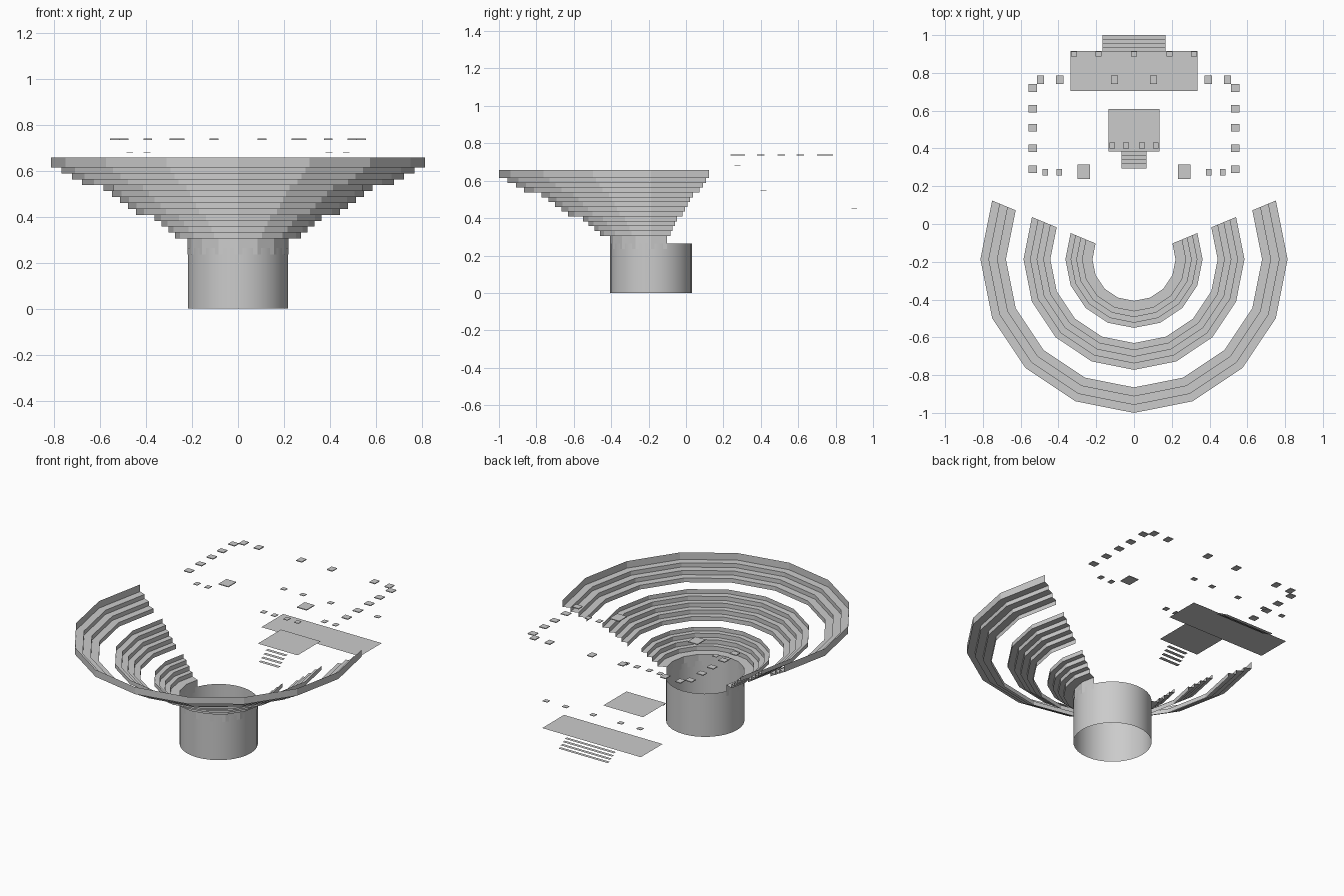
import bpy, bmesh
from math import radians, cos, sin

if "Cube" in bpy.data.objects:
    bpy.data.objects.remove(bpy.data.objects["Cube"])

CY = -0.187  # centre of the seating bowl in y


def finish(bm, name):
    me = bpy.data.meshes.new(name)
    bm.to_mesh(me)
    bm.free()
    ob = bpy.data.objects.new(name, me)
    bpy.context.scene.collection.objects.link(ob)
    return ob


def sweep(name, profile):
    """Sweep an (r, z) profile round the front of the bowl, 10 of 16 sides."""
    bm = bmesh.new()
    rows = []
    for i in range(11):
        a = radians(-202.5 + 22.5 * i)
        rows.append([bm.verts.new((r * cos(a), CY + r * sin(a), z)) for r, z in profile])
    for p, q in zip(rows, rows[1:]):
        for j in range(len(profile) - 1):
            bm.faces.new((p[j], q[j], q[j + 1], p[j + 1]))
    return finish(bm, name)


def plate(name, x, y0, y1, z):
    bm = bmesh.new()
    bm.faces.new([bm.verts.new(v) for v in
                  ((-x, y0, z), (x, y0, z), (x, y1, z), (-x, y1, z))])
    return finish(bm, name)


def caps(name, spots, sx, sy, z, h):
    """Thin column-top slabs, mirrored left and right."""
    bm = bmesh.new()
    for x, y in spots:
        for px in sorted({x, -x}):
            res = bmesh.ops.create_cube(bm, size=1)
            bmesh.ops.scale(bm, vec=(sx, sy, h), verts=res['verts'])
            bmesh.ops.translate(bm, vec=(px, y, z), verts=res['verts'])
    return finish(bm, name)


# Stepped seating: three bands, each riser one step above the last
STEP, Z0 = 0.0258, 0.305
bands = {
    "lower_seating": [0.22, 0.273, 0.303, 0.333, 0.363],
    "middle_seating": [0.443, 0.478, 0.513, 0.548, 0.585],
    "upper_seating": [0.678, 0.723, 0.768, 0.813],
}
level = Z0
for name, radii in bands.items():
    profile = []
    for r in radii:
        bottom, top = level, level + STEP
        if r == 0.22:
            bottom, top = 0.235, Z0
        elif r == 0.813:
            top = 0.658
        profile += [(r, bottom), (r, top)]
        level = top
    sweep(name, profile)

# Open drum under the bowl
bm = bmesh.new()
bmesh.ops.create_cone(bm, cap_ends=False, segments=32, radius1=0.218, radius2=0.218, depth=0.265)
bmesh.ops.translate(bm, vec=(0, CY, 0.1325), verts=bm.verts)
for f in bm.faces:
    f.smooth = True
finish(bm, "base_drum")

# Stage and rear terrace with their stair treads
plate("stage_floor", 0.135, 0.385, 0.61, 0.36)
plate("rear_terrace", 0.335, 0.705, 0.917, 0.285)
for i in range(4):
    y = 0.385 - 0.0225 * i
    plate("stage_step", 0.067, y - 0.0225, y, 0.345 - 0.015 * i)
    y = 0.917 + 0.02075 * i
    plate("rear_step", 0.167, y, y + 0.02075, 0.272 - 0.012 * i)

# Column tops around the court
side = [(0.535, y) for y in (0.29, 0.40, 0.51, 0.61, 0.72)]
caps("side_column_caps", side, 0.045, 0.04, 0.737, 0.005)
caps("back_column_caps", [(0.495, 0.763), (0.393, 0.763), (0.104, 0.763)], 0.038, 0.046, 0.737, 0.005)
caps("gate_pier_caps", [(0.266, 0.277)], 0.066, 0.076, 0.737, 0.005)
caps("gate_column_caps", [(0.471, 0.275), (0.396, 0.275)], 0.029, 0.034, 0.68, 0.003)
caps("stage_column_caps", [(0.115, 0.415), (0.042, 0.415)], 0.03, 0.032, 0.548, 0.003)
caps("terrace_column_caps", [(0.0, 0.9), (0.188, 0.9), (0.318, 0.9)], 0.032, 0.028, 0.45, 0.003)
